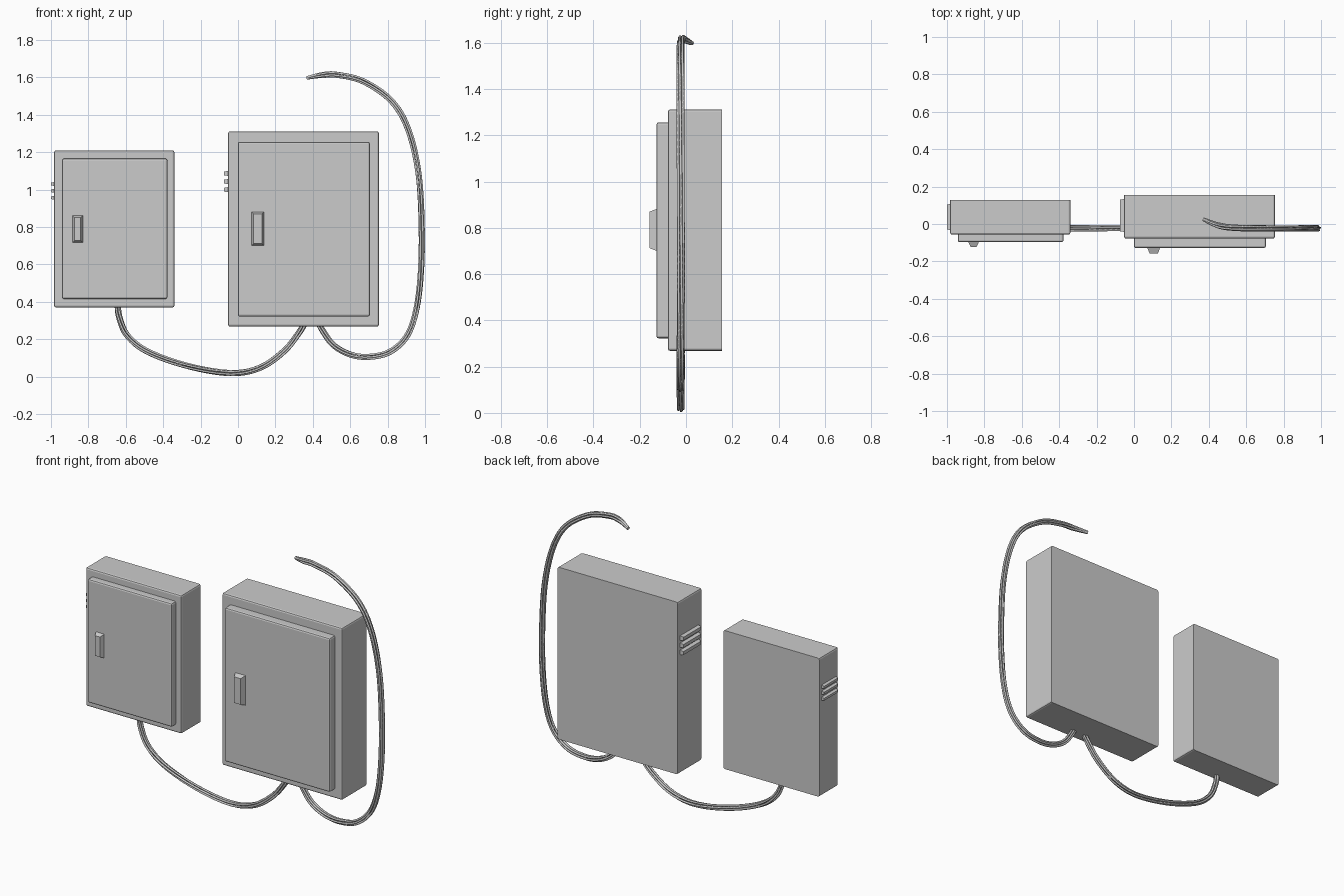
import bpy, bmesh, math
from mathutils import Vector

if "Cube" in bpy.data.objects:
    bpy.data.objects.remove(bpy.data.objects["Cube"])


def finish(name, bm):
    bmesh.ops.recalc_face_normals(bm, faces=bm.faces)
    me = bpy.data.meshes.new(name)
    bm.to_mesh(me)
    bm.free()
    ob = bpy.data.objects.new(name, me)
    bpy.context.collection.objects.link(ob)
    return ob


def box(name, x, y, z, bevel=0.0, taper=0.0, side='y'):
    """Box from ranges; every edge off the hidden mounting face is chamfered.
    taper shrinks the exposed face (front for 'y', left for 'x')."""
    bm = bmesh.new()
    bmesh.ops.create_cube(bm, size=1)
    for v in bm.verts:
        exposed = (v.co.y if side == 'y' else v.co.x) < 0
        v.co = Vector([(r[0] + r[1]) / 2 + c * (r[1] - r[0])
                       for r, c in zip((x, y, z), v.co)])
        if exposed and taper:
            if side == 'y':
                v.co.x += taper if v.co.x < sum(x) / 2 else -taper
            else:
                v.co.y += taper if v.co.y < sum(y) / 2 else -taper
            v.co.z += taper if v.co.z < sum(z) / 2 else -taper
    if bevel:
        edges = [e for e in bm.edges if not all(v.co.y > y[1] - 1e-5 for v in e.verts)]
        bmesh.ops.bevel(bm, geom=edges, offset=bevel, segments=2,
                        affect='EDGES', profile=0.5)
    return finish(name, bm)


def cabinet(tag, body, door, handle, vent_x, vent_y, vent_z, vent_h):
    box(tag + "_cabinet_body", *body, bevel=0.01)
    box(tag + "_cabinet_door", *door, bevel=0.01)
    box(tag + "_door_handle", *handle, taper=0.012)
    for i, zc in enumerate(vent_z):
        box(f"{tag}_vent_slat_{i + 1}", vent_x, vent_y,
            (zc - vent_h / 2, zc + vent_h / 2), taper=0.004, side='x')


# Small and large cabinets
cabinet("small",
        ((-0.983, -0.34), (-0.057, 0.127), (0.37, 1.21)),
        ((-0.942, -0.377), (-0.097, -0.05), (0.416, 1.166)),
        ((-0.886, -0.829), (-0.122, -0.095), (0.716, 0.862)),
        (-1.0, -0.98), (-0.033, 0.108), (0.957, 0.994, 1.03), 0.022)
cabinet("large",
        ((-0.053, 0.753), (-0.078, 0.155), (0.268, 1.312)),
        ((-0.001, 0.705), (-0.128, -0.07), (0.322, 1.256)),
        ((0.071, 0.14), (-0.157, -0.126), (0.70, 0.882)),
        (-0.075, -0.05), (-0.043, 0.134), (1.0, 1.043, 1.087), 0.028)


def smooth_path(pts, steps=8):
    """Catmull-Rom through the control points."""
    p = [Vector(q) for q in pts]
    p = [2 * p[0] - p[1]] + p + [2 * p[-1] - p[-2]]
    out = []
    for i in range(1, len(p) - 2):
        a, b, c, d = p[i - 1:i + 3]
        for k in range(steps):
            t = k / steps
            out.append(0.5 * (2 * b + (c - a) * t + (2 * a - 5 * b + 4 * c - d) * t * t
                              + (3 * b - a - 3 * c + d) * t ** 3))
    return out + [p[-2]]


def cable(name, pts, strands=5, twist=3.0, spread=0.0115, radius=0.0062, taper_end=False):
    """Bundle of loosely twisted round wires following a path."""
    path = smooth_path(pts)
    n = len(path)
    cu = bpy.data.curves.new(name, 'CURVE')
    cu.dimensions = '3D'
    cu.bevel_depth = radius
    cu.bevel_resolution = 1
    cu.use_fill_caps = True
    for s in range(strands):
        sp = cu.splines.new('POLY')
        sp.points.add(n - 1)
        for i, c in enumerate(path):
            tan = (path[min(i + 1, n - 1)] - path[max(i - 1, 0)]).normalized()
            side = tan.cross(Vector((0, 1, 0))).normalized()
            up = side.cross(tan)
            a = math.tau * s / strands + twist * i / n
            r = spread
            if taper_end:
                r *= min(1, 0.35 + (n - 1 - i) / 14)
            sp.points[i].co = (*(c + r * (math.cos(a) * side + math.sin(a) * up)), 1)
            sp.points[i].radius = 1
    tmp = bpy.data.objects.new(name + "_tmp", cu)
    bpy.context.collection.objects.link(tmp)
    bpy.context.view_layer.update()
    me = bpy.data.meshes.new_from_object(tmp.evaluated_get(bpy.context.evaluated_depsgraph_get()))
    bpy.data.objects.remove(tmp)
    ob = bpy.data.objects.new(name, me)
    bpy.context.collection.objects.link(ob)
    bpy.context.view_layer.objects.active = ob
    ob.select_set(True)
    bpy.ops.object.shade_smooth_by_angle(angle=math.radians(65))
    ob.select_set(False)


Y = -0.023
# Cable hanging between the cabinets
cable("linking_cable", [(x, Y, z) for x, z in (
    (-0.645, 0.40), (-0.635, 0.32), (-0.59, 0.22), (-0.48, 0.133), (-0.27, 0.057),
    (-0.04, 0.02), (0.12, 0.05), (0.25, 0.14), (0.33, 0.24), (0.375, 0.32))])

# Cable looping up beside the large cabinet
cable("supply_cable", [(x, Y, z) for x, z in (
    (0.42, 0.31), (0.45, 0.25), (0.51, 0.17), (0.60, 0.12), (0.70, 0.107), (0.81, 0.132),
    (0.90, 0.212), (0.95, 0.34), (0.976, 0.53), (0.982, 0.78), (0.965, 1.08),
    (0.91, 1.32), (0.82, 1.475), (0.67, 1.58))]
    + [(0.53, -0.02, 1.615), (0.45, -0.008, 1.613), (0.37, 0.025, 1.598)], taper_end=True)
